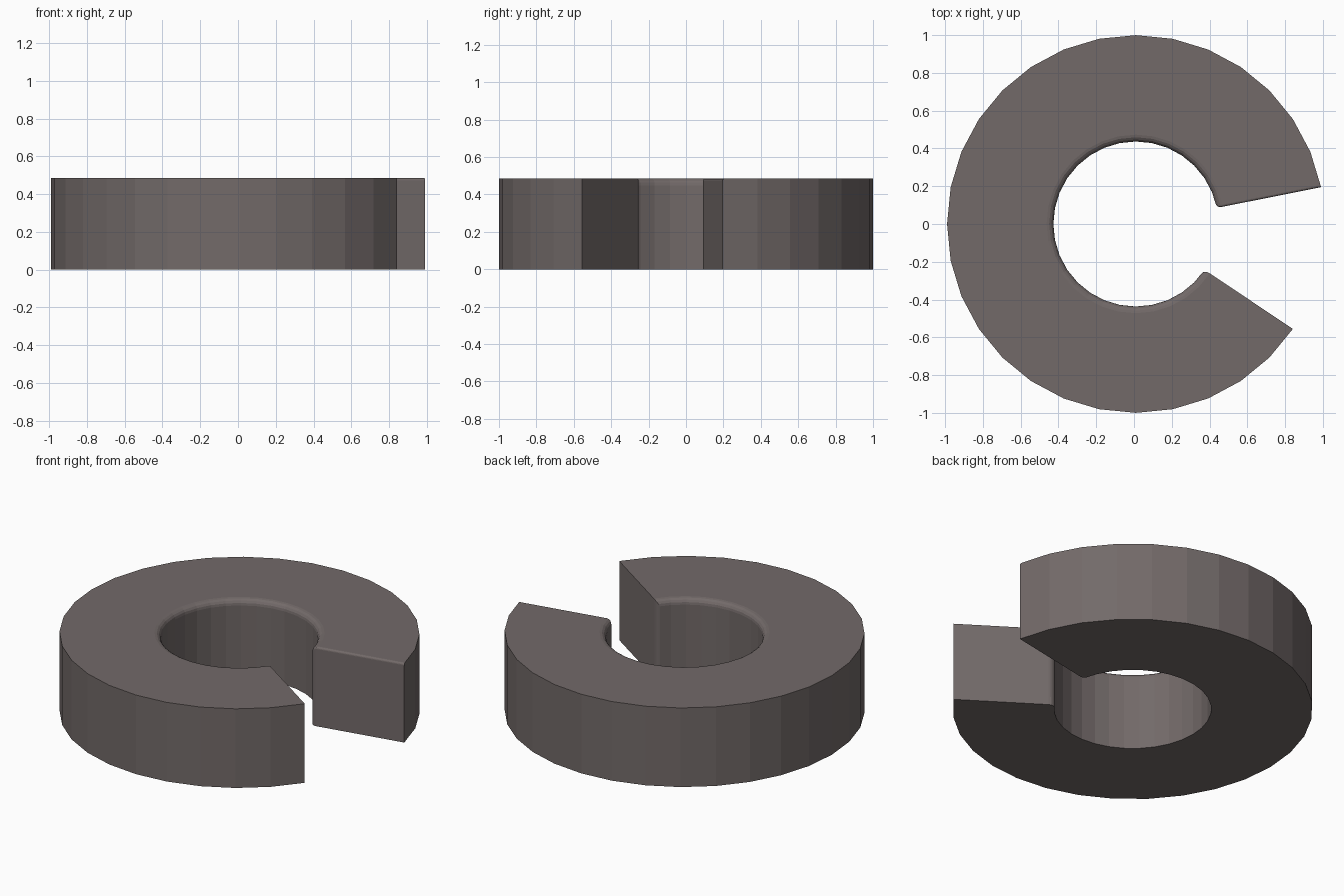
import bpy, bmesh, math

if "Cube" in bpy.data.objects:
    bpy.data.objects.remove(bpy.data.objects["Cube"])

OUTER, INNER, HEIGHT, SHIFT_X = 1.0, 0.437, 0.485, 0.01
STEP = math.radians(11.25)            # 32-sided ring, four sides left open

paint = bpy.data.materials.new("warm grey")
paint.diffuse_color = (0.17, 0.144, 0.141, 1)
paint.use_nodes = True
paint.node_tree.nodes["Principled BSDF"].inputs["Base Color"].default_value = paint.diffuse_color

# C-shaped outline: angles 11.25 to 326.25 degrees
angles = [STEP * i for i in range(1, 30)]


def arc(bm, radius, z):
    return [bm.verts.new((radius * math.cos(a) + SHIFT_X, radius * math.sin(a), z))
            for a in angles]


bm = bmesh.new()
ob, ot = arc(bm, OUTER, 0), arc(bm, OUTER, HEIGHT)
ib, it = arc(bm, INNER, 0), arc(bm, INNER, HEIGHT)
for i in range(len(angles) - 1):
    j = i + 1
    for a, b in ((ob, ot), (ot, it), (it, ib), (ib, ob)):
        bm.faces.new((a[i], a[j], b[j], b[i]))
for k in (0, -1):
    bm.faces.new((ob[k], ot[k], it[k], ib[k]))      # gap end faces
bmesh.ops.recalc_face_normals(bm, faces=bm.faces)

# Rounded edges: hole rim, inner gap corners, one gap lip
weight = bm.edges.layers.float.new("bevel_weight_edge")


def soften(a, b, w):
    bm.edges.get((a, b))[weight] = w


for i in range(len(angles) - 1):
    soften(it[i], it[i + 1], 0.9)
for k in (0, -1):
    soften(ib[k], it[k], 0.6)
soften(ot[0], it[0], 0.3)

mesh = bpy.data.meshes.new("split_ring")
bm.to_mesh(mesh)
bm.free()
mesh.materials.append(paint)
ring = bpy.data.objects.new("split_ring", mesh)
bpy.context.collection.objects.link(ring)

bevel = ring.modifiers.new("rounding", 'BEVEL')
bevel.limit_method = 'WEIGHT'
bevel.width = 0.04
bevel.segments = 4
